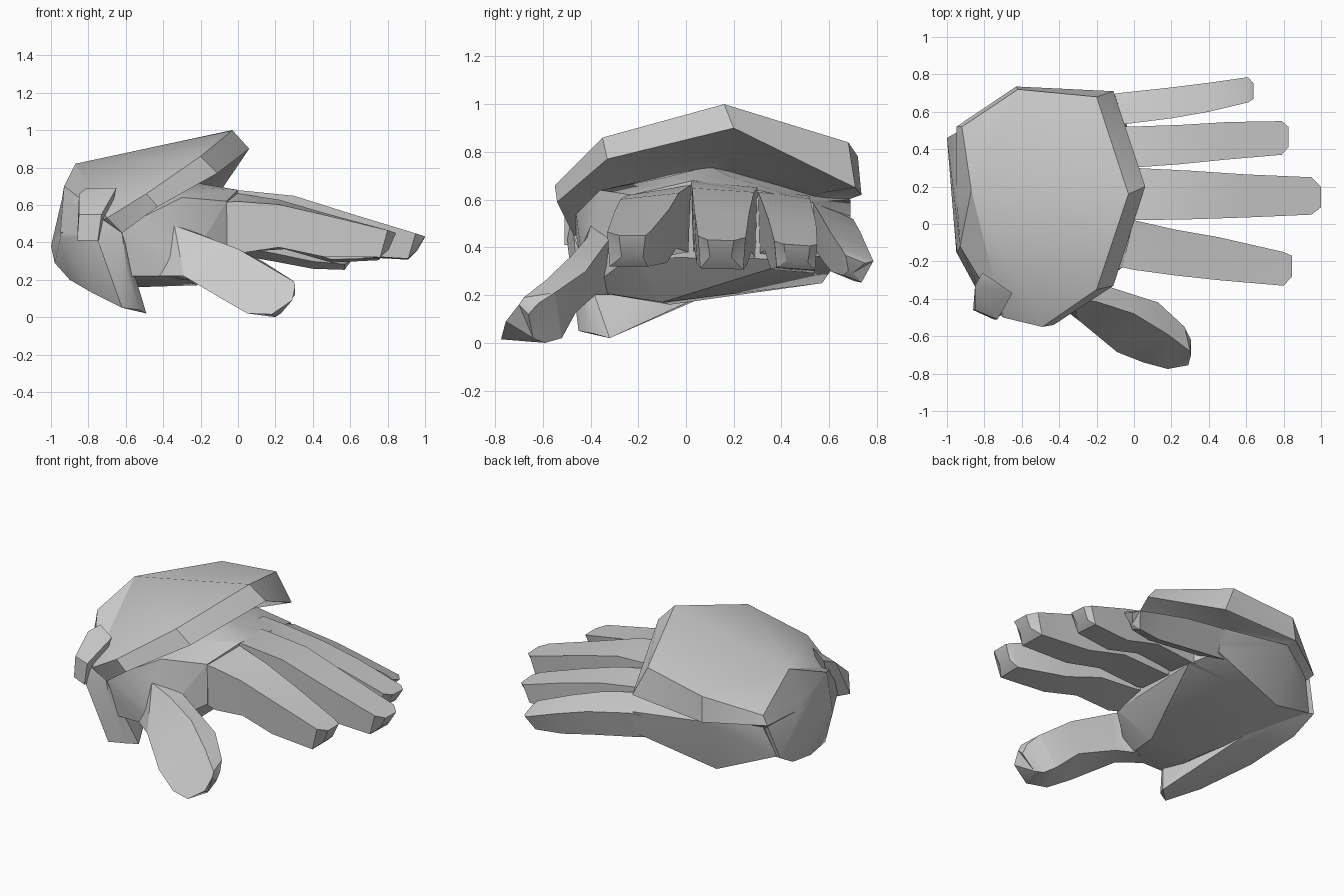
import bpy, bmesh, math

if "Cube" in bpy.data.objects:
    bpy.data.objects.remove(bpy.data.objects["Cube"])

grey = bpy.data.materials.new("plain_grey")
grey.diffuse_color = (0.6, 0.6, 0.6, 1)
grey.use_nodes = True
grey.node_tree.nodes["Principled BSDF"].inputs["Base Color"].default_value = grey.diffuse_color


def smooth(ob, angle):
    bpy.ops.object.select_all(action='DESELECT')
    ob.select_set(True)
    bpy.context.view_layer.objects.active = ob
    bpy.ops.object.shade_smooth_by_angle(angle=math.radians(angle))


def finish(name, bm, angle=28):
    bmesh.ops.recalc_face_normals(bm, faces=bm.faces)
    me = bpy.data.meshes.new(name)
    bm.to_mesh(me)
    bm.free()
    me.materials.append(grey)
    ob = bpy.data.objects.new(name, me)
    bpy.context.collection.objects.link(ob)
    smooth(ob, angle)
    return ob


def hull(name, pts, angle=28):
    """Closed faceted solid around a few corner points."""
    bm = bmesh.new()
    vs = [bm.verts.new(p) for p in pts]
    res = bmesh.ops.convex_hull(bm, input=vs)
    loose = {v for v in res["geom_interior"] + res["geom_unused"]
             if isinstance(v, bmesh.types.BMVert) and v.is_valid and not v.link_faces}
    bmesh.ops.delete(bm, geom=list(loose), context='VERTS')
    return finish(name, bm, angle)


def loft(name, rings, fan_start=0):
    """Skin matching rings and close both ends with triangle fans."""
    bm = bmesh.new()
    rows = [[bm.verts.new(p) for p in r] for r in rings]
    n = len(rows[0])
    for a, b in zip(rows, rows[1:]):
        for i in range(n):
            j = (i + 1) % n
            bm.faces.new((a[i], a[j], b[j], b[i]))
    for row in (rows[0], rows[-1]):
        r = row[fan_start:] + row[:fan_start]
        for i in range(1, n - 1):
            bm.faces.new((r[0], r[i], r[i + 1]))
    bmesh.ops.triangulate(bm, faces=bm.faces)
    return finish(name, bm)


# Flared plate over the back of the hand: top edge, rim edge, underside
plate = loft("hand_plate", [
    [(-.03, .16, 1.0), (-.2, -.35, .86), (-.49, -.55, .66), (-.7, -.5, .53), (-.93, -.12, .7),
     (-.87, .18, .82), (-.92, .52, .66), (-.62, .72, .78), (-.2, .68, .84)],
    [(.06, .2, .9), (-.11, -.33, .77), (-.43, -.54, .59), (-.62, -.47, .45), (-.95, -.15, .45),
     (-.95, .18, .58), (-.95, .52, .6), (-.63, .735, .62), (-.11, .71, .65)],
    [(-.2, .18, .79), (-.28, -.24, .71), (-.47, -.4, .58), (-.6, -.4, .46), (-.85, -.1, .42),
     (-.85, .18, .5), (-.88, .44, .52), (-.6, .62, .58), (-.25, .58, .63)],
], fan_start=5)

# Palm, filling the hollow under the plate
palm = hull("hand", [
    (-.62, -.46, .45), (-.6, -.42, .22), (-.3, -.42, .22), (-.5, -.46, .54), (-.3, -.36, .64),
    (-.55, -.07, .16), (-.22, -.1, .17), (-.62, .57, .25), (-.02, .48, .35), (-.06, -.23, .36),
    (-.06, -.23, .62), (-.2, -.1, .69), (0, .03, .68), (0, .3, .64), (-.14, .18, .7),
    (-.35, .1, .74), (-.1, .69, .53), (-.1, .66, .38), (-.05, .52, .59), (-.6, .69, .6),
    (-.9, .5, .58), (-.97, .45, .38)], angle=35)

# Wrist wrap with its pointed lower flap
wrist = hull("wrist_flap", [
    (-.95, -.15, .42), (-1, .46, .38), (-.98, .3, .29), (-.62, -.47, .45), (-.76, -.5, .44),
    (-.49, -.32, .02), (-.53, -.39, .04), (-.62, -.45, .05), (-.78, -.32, .13), (-.59, -.45, .22),
    (-.9, 0, .2), (-.6, -.07, .17), (-.8, .4, .35), (-.86, .2, .74), (-.93, -.12, .68),
    (-.72, -.48, .52), (-.93, .5, .6)], angle=35)

# Small strap clasp on the thumb side of the wrist
hull("strap_clasp", [
    (-.81, -.26, .69), (-.65, -.37, .69), (-.69, -.41, .62), (-.85, -.33, .66),
    (-.85, -.46, .55), (-.73, -.51, .55), (-.86, -.46, .41), (-.75, -.51, .41),
    (-.8, -.36, .41), (-.72, -.42, .41)])

# Fingers: stations of x, y low, y high, z low, z high; each with base and tip sideways slope
fingers = {
    "index_finger": (.16, 0, [
        (-.12, -.22, .02, .38, .63), (.0, -.245, .02, .36, .64), (.22, -.275, -.03, .385, .615),
        (.45, -.3, -.07, .33, .555), (.8, -.33, -.15, .32, .465), (.845, -.28, -.17, .36, .45)]),
    "middle_finger": (-.1, -.03, [
        (-.15, .03, .29, .4, .67), (0, .02, .3, .37, .665), (.3, .025, .285, .39, .64),
        (.6, .035, .265, .33, .55), (.95, .05, .25, .31, .445), (1.0, .09, .2, .36, .43)]),
    "ring_finger": (-.15, -.07, [
        (-.18, .31, .52, .4, .63), (-.03, .3, .52, .36, .62), (.25, .32, .53, .375, .575),
        (.5, .345, .545, .3, .51), (.79, .37, .55, .31, .42), (.825, .41, .52, .34, .41)]),
    "little_finger": (-.42, -.4, [
        (-.2, .53, .68, .38, .55), (-.08, .53, .7, .36, .555), (.2, .565, .73, .31, .5),
        (.4, .6, .755, .27, .44), (.61, .65, .785, .26, .37), (.64, .67, .75, .29, .35)]),
}
digits = []
for name, (slope0, slope1, stations) in fingers.items():
    rings = []
    for x, y0, y1, z0, z1 in stations:
        slope = slope0 + (slope1 - slope0) * max(0, min(1, x / .65))
        mid = (y0 + y1) / 2
        back = .04 if x > .58 else 0
        lean = .05 if name == "little_finger" else .01
        ring = [(x - back, y0 + .01, z0), (x - back, y1 - lean, z0), (x, y1, z1), (x, y0, z1)]
        rings.append([(px, y, z + slope * (y - mid)) for px, y, z in ring])
    digits.append(loft(name, rings))

# Thumb: ridge, inner top, inner bottom, outer bottom
digits.append(loft("thumb", [
    [(-.34, -.4, .49), (-.24, -.3, .46), (-.3, -.32, .2), (-.42, -.42, .22)],
    [(-.2, -.415, .44), (-.12, -.34, .41), (-.18, -.38, .2), (-.29, -.52, .22)],
    [(0, -.48, .365), (.13, -.42, .3), (.04, -.46, .13), (-.09, -.685, .1)],
    [(.18, -.59, .26), (.27, -.55, .21), (.16, -.52, .02), (.05, -.74, .02)],
    [(.3, -.68, .19), (.305, -.62, .165), (.2, -.59, 0), (.18, -.775, .015)],
    [(.305, -.7, .16), (.305, -.66, .12), (.23, -.64, .02), (.29, -.755, .09)],
]))


def volume(me):
    bm = bmesh.new()
    bm.from_mesh(me)
    v = bm.calc_volume()
    bm.free()
    return v


# Weld the overlapping parts to the palm so no buried walls remain
for part in digits + [wrist, plate]:
    mod = palm.modifiers.new("weld", 'BOOLEAN')
    mod.operation, mod.solver, mod.object = 'UNION', 'EXACT', part
    bpy.context.view_layer.update()
    merged = bpy.data.meshes.new_from_object(palm.evaluated_get(bpy.context.evaluated_depsgraph_get()))
    palm.modifiers.remove(mod)
    before, piece, after = volume(palm.data), volume(part.data), volume(merged)
    if max(before, piece) * .999 < after < before + piece:
        palm.data = merged
        bpy.data.objects.remove(part)
palm.data.materials.clear()
palm.data.materials.append(grey)
smooth(palm, 32)
